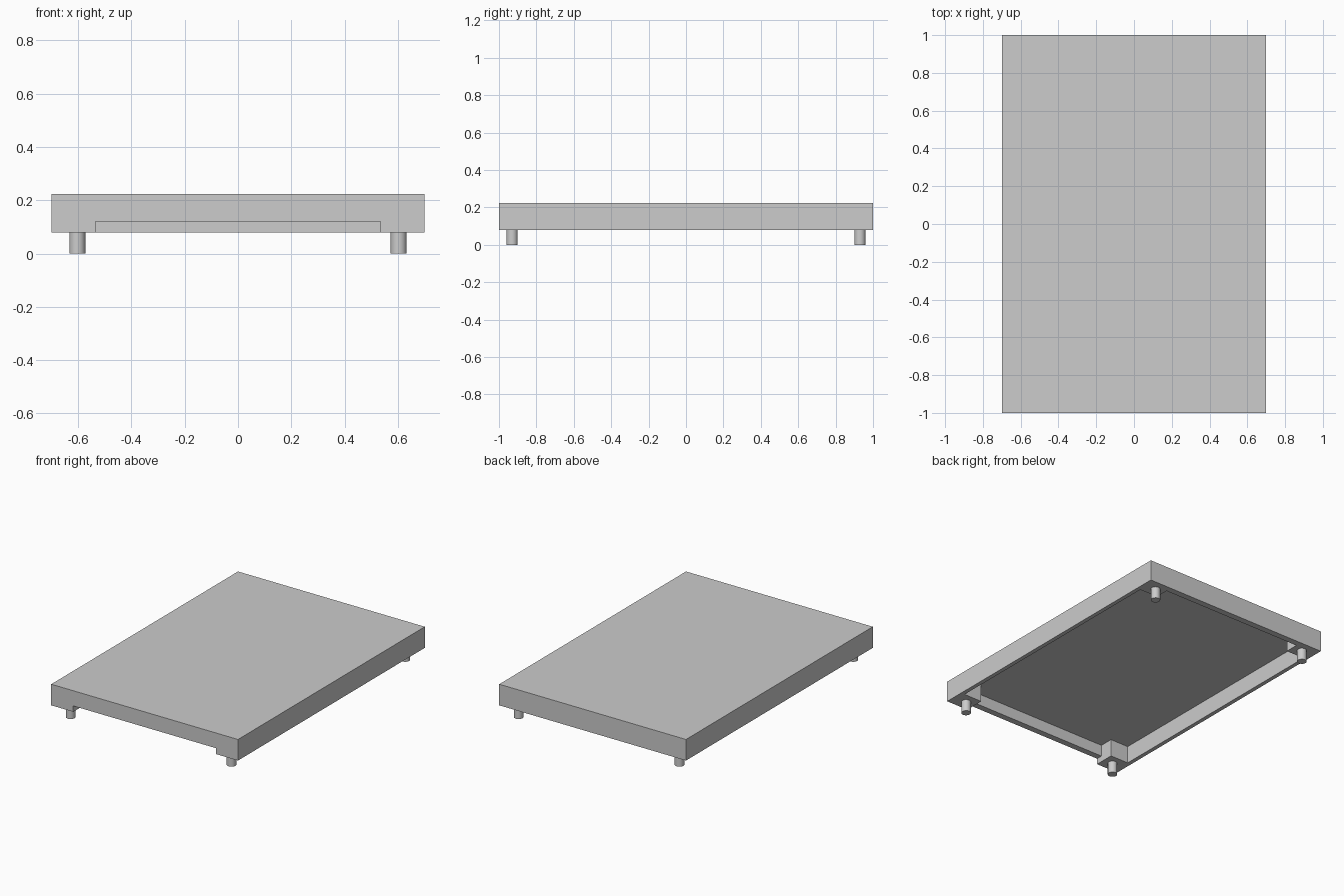
import bpy
import bmesh

default = bpy.data.objects.get("Cube")
if default:
    bpy.data.objects.remove(default, do_unlink=True)

HALF_X, HALF_Y = 0.70, 1.00
BOTTOM, CEILING, TOP = 0.08, 0.198, 0.223
INNER_X, INNER_Y = 0.672, 0.957      # inside faces of the walls
BLOCK_X, BLOCK_Y = 0.535, 0.863      # inside faces of the corner blocks
NOTCH_TOP = 0.12
LEG_X, LEG_Y, LEG_RADIUS = 0.603, 0.93, 0.03

grey = bpy.data.materials.new("light_grey")
grey.use_nodes = True
colour = (0.604, 0.604, 0.604, 1.0)
grey.diffuse_color = colour
grey.node_tree.nodes["Principled BSDF"].inputs["Base Color"].default_value = colour


def prism(name, outline, low, high):
    """Extrude a counter-clockwise plan outline from low to high."""
    bm = bmesh.new()
    face = bm.faces.new([bm.verts.new((x, y, low)) for x, y in outline])
    result = bmesh.ops.extrude_face_region(bm, geom=[face])
    for item in result["geom"]:
        if isinstance(item, bmesh.types.BMVert):
            item.co.z = high
    bmesh.ops.recalc_face_normals(bm, faces=bm.faces)
    mesh = bpy.data.meshes.new(name)
    bm.to_mesh(mesh)
    bm.free()
    mesh.materials.append(grey)
    obj = bpy.data.objects.new(name, mesh)
    bpy.context.collection.objects.link(obj)
    return obj


def rectangle(x0, x1, y0, y1):
    return [(x0, y0), (x1, y0), (x1, y1), (x0, y1)]


def carve(target, cutter):
    """Subtract the cutter, then discard it."""
    mod = target.modifiers.new("carve", "BOOLEAN")
    mod.operation = "DIFFERENCE"
    mod.solver = "EXACT"
    mod.object = cutter
    bpy.ops.object.select_all(action="DESELECT")
    bpy.context.view_layer.objects.active = target
    target.select_set(True)
    bpy.ops.object.modifier_apply(modifier=mod.name)
    bpy.data.objects.remove(cutter, do_unlink=True)


# Slab, hollowed from below so that the four corner blocks remain
slab = prism("slab", rectangle(-HALF_X, HALF_X, -HALF_Y, HALF_Y), BOTTOM, TOP)
corner = [(INNER_X, BLOCK_Y), (BLOCK_X, BLOCK_Y), (BLOCK_X, INNER_Y)]
plan = []
for sx, sy in ((1, 1), (-1, 1), (-1, -1), (1, -1)):
    points = [(sx * x, sy * y) for x, y in corner]
    plan += points if sx * sy > 0 else points[::-1]
carve(slab, prism("cavity_cutter", plan, BOTTOM - 0.05, CEILING))

# Notch in the front wall, between the front blocks
notch = rectangle(-BLOCK_X, BLOCK_X, -HALF_Y - 0.05, -BLOCK_Y - 0.02)
carve(slab, prism("notch_cutter", notch, BOTTOM - 0.05, NOTCH_TOP))

# Round legs under the corner blocks
for side, sx in (("left", 1), ("right", -1)):
    for end, sy in (("front", -1), ("back", 1)):
        bpy.ops.mesh.primitive_cylinder_add(
            vertices=24, radius=LEG_RADIUS, depth=BOTTOM,
            location=(sx * LEG_X, sy * LEG_Y, BOTTOM / 2))
        leg = bpy.context.object
        leg.name = f"{end}_{side}_leg"
        leg.data.materials.append(grey)
        bpy.ops.object.shade_smooth_by_angle()
